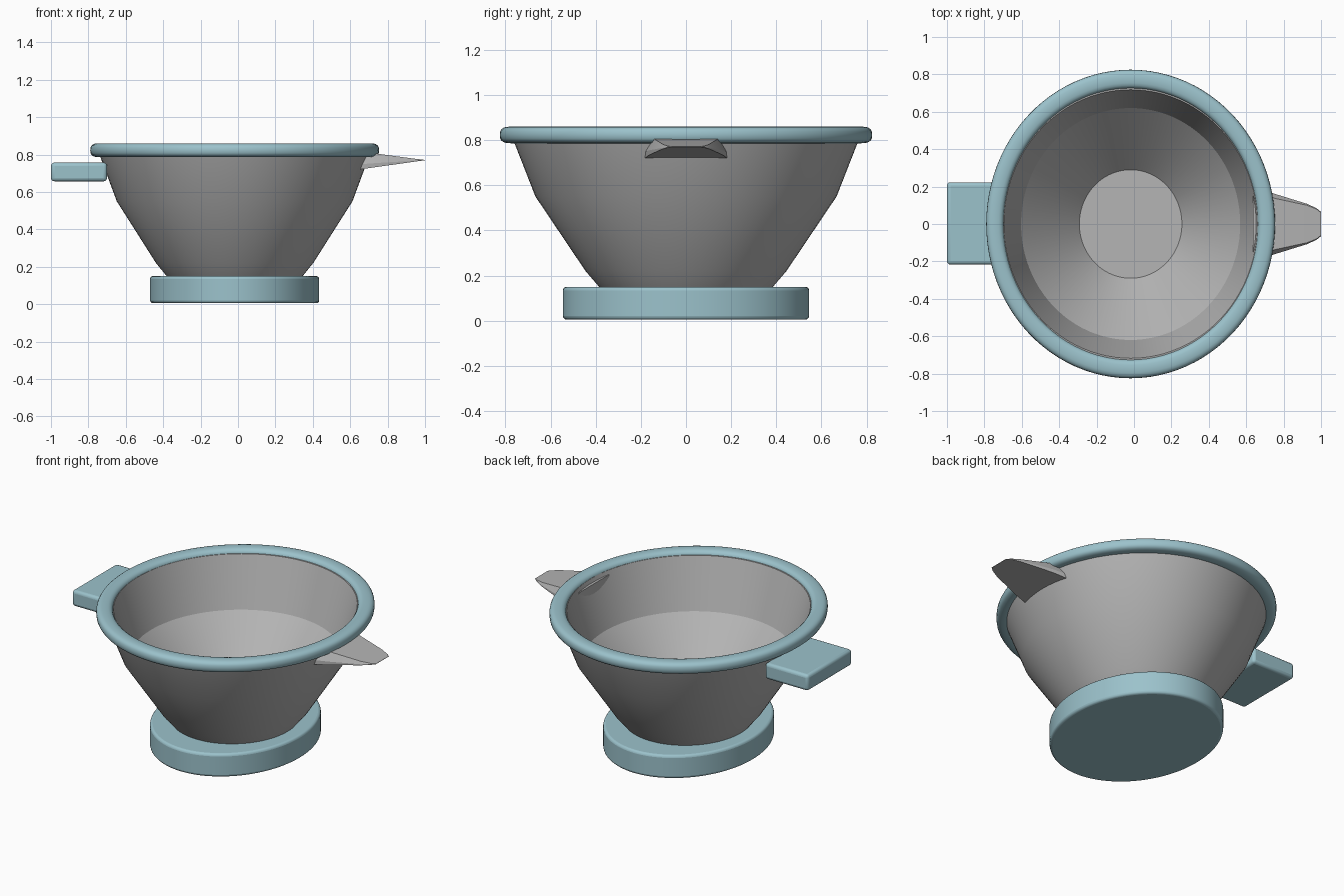
import bpy, bmesh, math

cube = bpy.data.objects.get("Cube")
if cube:
    bpy.data.objects.remove(cube)

CX = -0.018  # centre of the bowl along x


def material(name, rgb):
    m = bpy.data.materials.new(name)
    m.use_nodes = True
    m.diffuse_color = (*rgb, 1)
    m.node_tree.nodes["Principled BSDF"].inputs["Base Color"].default_value = (*rgb, 1)
    return m


teal = material("soft teal", (0.33, 0.54, 0.60))
grey = material("light grey", (0.46, 0.46, 0.46))


def finish(name, bm, mat, angle=30, bevel=0):
    bmesh.ops.recalc_face_normals(bm, faces=bm.faces)
    me = bpy.data.meshes.new(name)
    bm.to_mesh(me)
    bm.free()
    me.materials.append(mat)
    ob = bpy.data.objects.new(name, me)
    bpy.context.collection.objects.link(ob)
    if bevel:
        b = ob.modifiers.new("soft edges", "BEVEL")
        b.width, b.segments, b.limit_method = bevel, 3, "ANGLE"
    bpy.ops.object.select_all(action="DESELECT")
    ob.select_set(True)
    bpy.context.view_layer.objects.active = ob
    bpy.ops.object.shade_smooth_by_angle(angle=math.radians(angle))
    return ob


def revolve(name, profile, squash, mat, closed=False, angle=30, bevel=0, n=96):
    """Turn an (r, z) profile round z; an open profile gets end caps."""
    bm = bmesh.new()
    rings = []
    for r, z in profile:
        turn = [2 * math.pi * i / n for i in range(n)]
        rings.append([bm.verts.new((CX + squash * r * math.cos(a), r * math.sin(a), z))
                      for a in turn])
    pairs = list(zip(rings, rings[1:]))
    if closed:
        pairs.append((rings[-1], rings[0]))
    else:
        bm.faces.new(rings[0])
        bm.faces.new(rings[-1])
    for a, b in pairs:
        for i in range(n):
            j = (i + 1) % n
            bm.faces.new((a[i], a[j], b[j], b[i]))
    return finish(name, bm, mat, angle, bevel)


# Oval foot
revolve("base", [(0.545, 0.005), (0.545, 0.15)], 0.83, teal, bevel=0.015)

# Hollow bowl: outer wall up, over the lip, inner wall down to the floor
revolve("bowl", [(0.34, 0.10), (0.385, 0.15), (0.445, 0.22), (0.667, 0.55),
                 (0.765, 0.80), (0.765, 0.835), (0.718, 0.835), (0.71, 0.81),
                 (0.62, 0.53), (0.29, 0.18)], 0.945, grey, angle=20)

# Rolled rim with a flattened round section
section = []
for k in range(20):
    a = 2 * math.pi * k / 20
    c, s = math.cos(a), math.sin(a)
    section.append((0.775 + 0.05 * math.copysign(abs(c) ** 0.75, c),
                    0.823 + 0.037 * math.copysign(abs(s) ** 0.75, s)))
revolve("rim", section, 0.936, teal, closed=True, angle=60)

# Block handle
bm = bmesh.new()
bmesh.ops.create_cube(bm, size=1)
for v in bm.verts:
    v.co = (-0.85 + 0.30 * v.co.x, 0.003 + 0.44 * v.co.y, 0.707 + 0.10 * v.co.z)
finish("handle", bm, teal, bevel=0.018)

# Tapering spout, lofted: x, low half width, low z, top half width, top z
bm = bmesh.new()
loft = []
for x, wl, zl, wt, zt in ((0.635, 0.185, 0.718, 0.15, 0.812),
                          (0.74, 0.165, 0.733, 0.14, 0.805),
                          (0.925, 0.108, 0.759, 0.10, 0.780),
                          (0.975, 0.085, 0.766, 0.08, 0.774),
                          (1.0, 0.065, 0.769, 0.06, 0.771)):
    zm = zl + 0.3 * (zt - zl)
    loft.append([bm.verts.new((x, y, z)) for y, z in
                 ((-wl, zl), (wl, zl), (wl, zm), (wt, zt), (-wt, zt), (-wl, zm))])
for a, b in zip(loft, loft[1:]):
    for i in range(6):
        j = (i + 1) % 6
        bm.faces.new((a[i], a[j], b[j], b[i]))
bm.faces.new(loft[0])
bm.faces.new(loft[-1])
finish("spout", bm, grey, angle=25)
